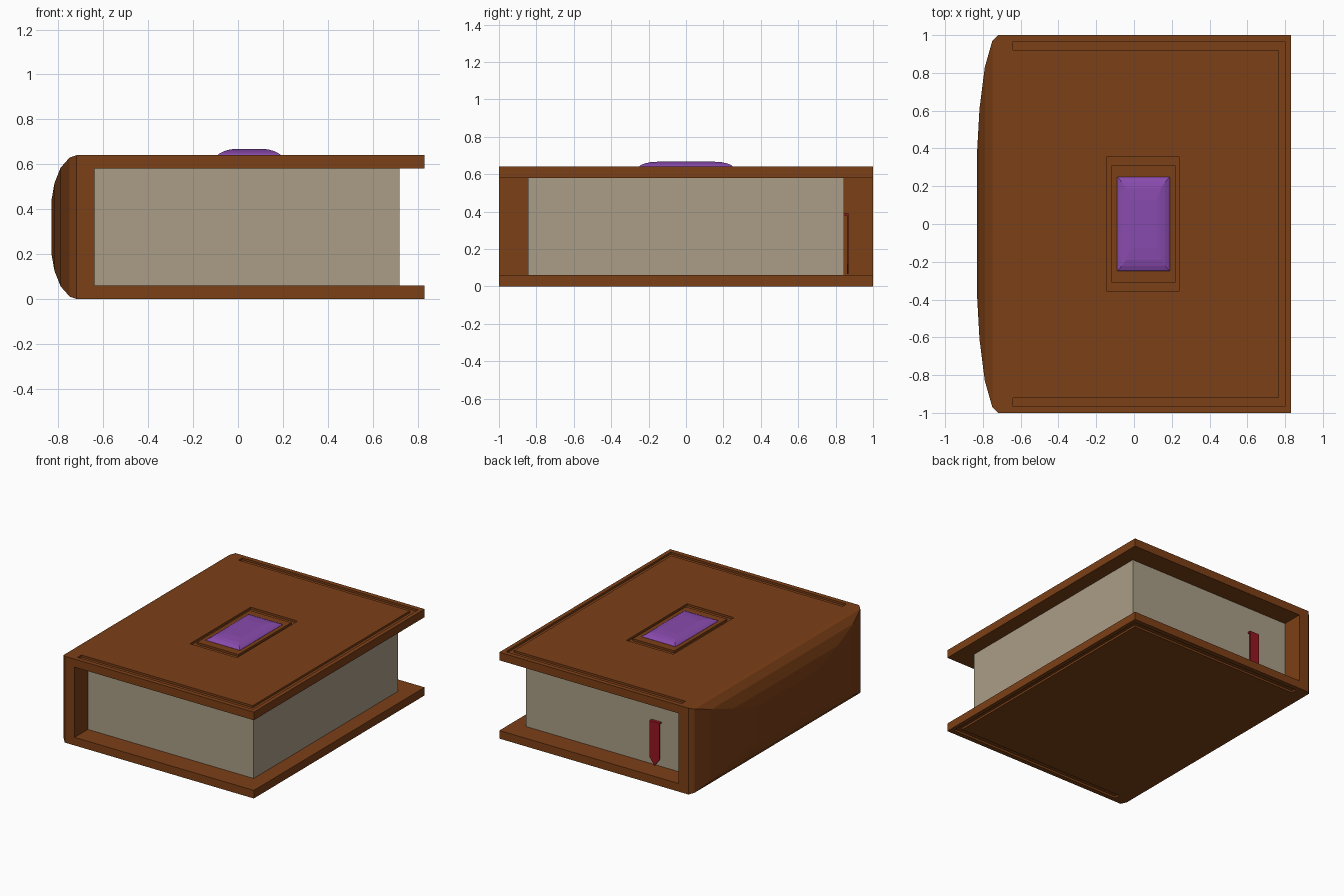
import bpy, bmesh

if "Cube" in bpy.data.objects:
    bpy.data.objects.remove(bpy.data.objects["Cube"])

def material(name, rgb):
    m = bpy.data.materials.new(name)
    m.diffuse_color = (*rgb, 1)
    m.use_nodes = True
    m.node_tree.nodes["Principled BSDF"].inputs["Base Color"].default_value = m.diffuse_color
    return m

leather = material("leather", (0.20, 0.05, 0.008))
paper = material("paper", (0.40, 0.34, 0.24))
violet = material("violet", (0.25, 0.07, 0.42))
red = material("red", (0.30, 0.008, 0.015))

def finish(name, bm, mat):
    bmesh.ops.recalc_face_normals(bm, faces=bm.faces)
    me = bpy.data.meshes.new(name)
    bm.to_mesh(me)
    bm.free()
    me.materials.append(mat)
    ob = bpy.data.objects.new(name, me)
    bpy.context.collection.objects.link(ob)
    return ob

def stack(name, rings, mat, place=lambda a, b, h: (a, b, h)):
    """Solid from nested rectangles (a0, a1, b half-size or (b0, b1), height)."""
    bm = bmesh.new()
    prev = None
    for a0, a1, b, h in rings:
        b0, b1 = b if isinstance(b, tuple) else (-b, b)
        ring = [bm.verts.new(place(p, q, h))
                for p, q in ((a0, b0), (a1, b0), (a1, b1), (a0, b1))]
        if prev:
            for i in range(4):
                j = (i + 1) % 4
                bm.faces.new((prev[i], prev[j], ring[j], ring[i]))
        else:
            bm.faces.new(ring)
        prev = ring
    bm.faces.new(prev)
    return finish(name, bm, mat)

def groove(outer, inner, depth=0.015, top=0.06):
    return [(*outer, top), (*outer, top - depth), (*inner, top - depth), (*inner, top)]

# Covers, with a groove near the edge and one around the gem
board = [(-0.72, 0.83, 1, 0), (-0.72, 0.83, 1, 0.06)]
edge = groove((-0.69, 0.80, 0.965), (-0.665, 0.765, 0.92))
gem_frame = groove((-0.145, 0.24, 0.355), (-0.12, 0.22, 0.31))
stack("front_cover", board + edge + gem_frame, leather, lambda a, b, h: (a, b, 0.58 + h))
stack("back_cover", board + edge, leather, lambda a, b, h: (a, b, 0.06 - h))

# Spine, bulging outwards in both directions
MID = 0.32
bulge = [(1, 0.32, -0.64), (1, 0.32, -0.72), (0.97, 0.31, -0.75), (0.83, 0.265, -0.79),
         (0.61, 0.195, -0.818), (0.36, 0.115, -0.832)]
stack("spine", [(-y, y, (MID - z, MID + z), x) for y, z, x in bulge],
      leather, lambda a, b, h: (h, a, b))

# Page block
stack("pages", [(-0.645, 0.72, 0.845, 0.06), (-0.645, 0.72, 0.845, 0.58)], paper)

# Cushion-cut gem
cut = [(0.14, 0.25, 0.63), (0.14, 0.25, 0.641), (0.132, 0.243, 0.648),
       (0.115, 0.222, 0.657), (0.092, 0.19, 0.664), (0.07, 0.13, 0.668)]
stack("gem", [(0.05 - x, 0.05 + x, y, z) for x, y, z in cut], violet)

# Ribbon bookmark: a short tab out of the pages and a pointed hanging strip
stack("bookmark_tab", [(-0.39, -0.31, (0.83, 0.87), 0.38), (-0.39, -0.31, (0.83, 0.87), 0.39)], red)
bm = bmesh.new()
outline = [(-0.39, 0.39), (-0.39, 0.12), (-0.35, 0.065), (-0.31, 0.12), (-0.31, 0.39)]
face = bm.faces.new([bm.verts.new((x, 0.86, z)) for x, z in outline])
out = bmesh.ops.extrude_face_region(bm, geom=[face])["geom"]
bmesh.ops.translate(bm, vec=(0, 0.01, 0),
                    verts=[v for v in out if isinstance(v, bmesh.types.BMVert)])
bm.faces.ensure_lookup_table()
finish("bookmark_ribbon", bm, red)
